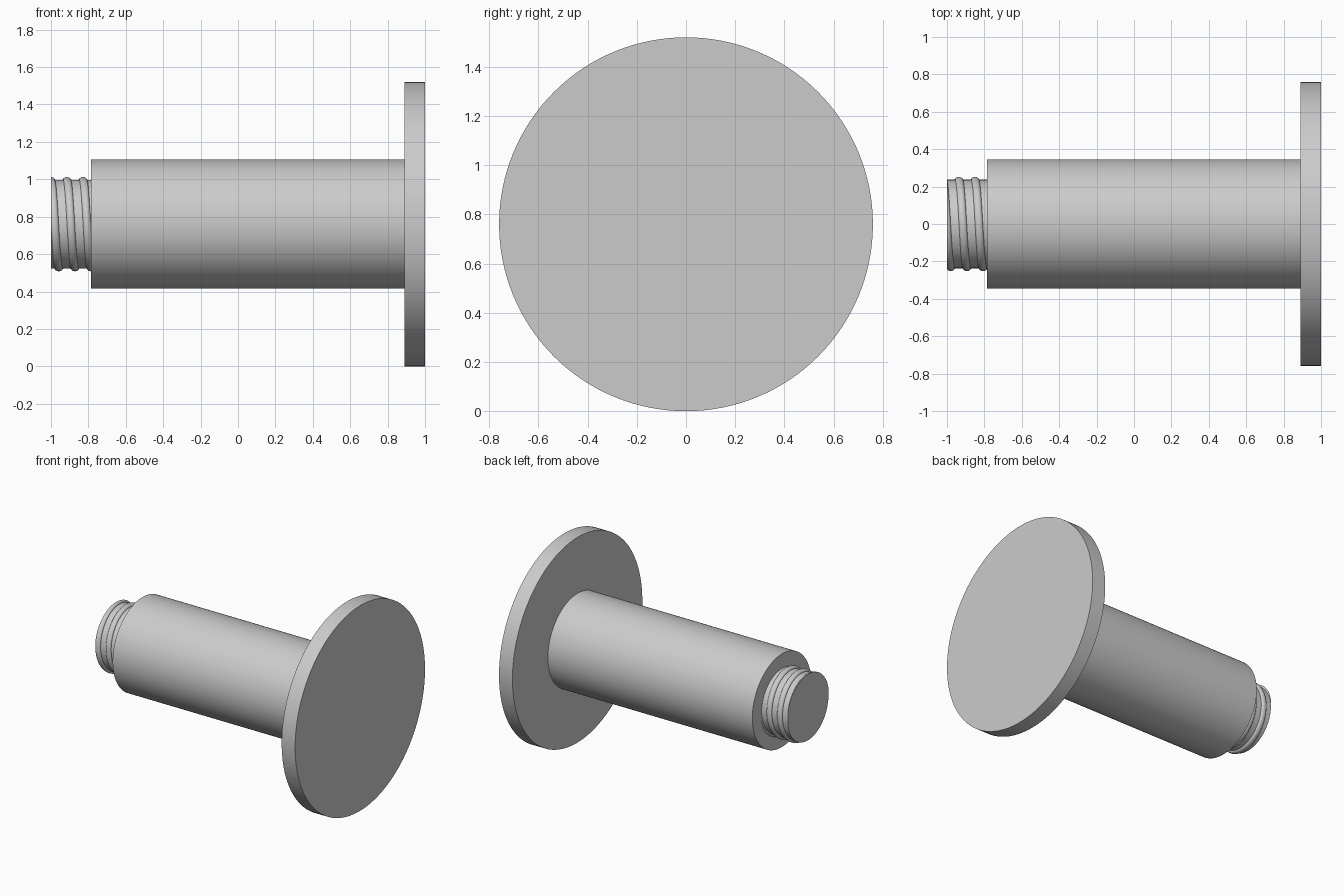
import bpy, bmesh, math
from mathutils import Vector

if "Cube" in bpy.data.objects:
    bpy.data.objects.remove(bpy.data.objects["Cube"], do_unlink=True)

AXIS_Z = 0.76
SHOULDER, END = -0.785, -1.0
STUB_R = 0.237

grey = bpy.data.materials.new("plain grey")
grey.use_nodes = True
colour = (0.6, 0.6, 0.6, 1)
grey.diffuse_color = colour
grey.node_tree.nodes["Principled BSDF"].inputs["Base Color"].default_value = colour


def finish(obj):
    obj.data.materials.append(grey)
    bpy.ops.object.select_all(action="DESELECT")
    obj.select_set(True)
    bpy.context.view_layer.objects.active = obj
    bpy.ops.object.shade_smooth_by_angle(angle=math.radians(35))


def rod(name, radius, x0, x1):
    """Cylinder lying along x."""
    bpy.ops.mesh.primitive_cylinder_add(
        vertices=128, radius=radius, depth=x1 - x0,
        location=((x0 + x1) / 2, 0, AXIS_Z), rotation=(0, math.pi / 2, 0))
    obj = bpy.context.object
    obj.name = name
    finish(obj)


def thread(name, pitch, half_width, height, x_top):
    """Rounded helical ridge around the stub, cut flush with its end."""
    section = [(half_width * math.cos(t), STUB_R + height * math.sin(t))
               for t in (math.pi * i / 10 for i in range(11))]
    section += [(-half_width, STUB_R - 0.01), (half_width, STUB_R - 0.01)]
    steps = 96
    bm = bmesh.new()
    rings = []
    for i in range(int(-2.0 * steps), int(1.4 * steps) + 1):
        turn = i / steps
        a = math.tau * turn
        rings.append([bm.verts.new((x_top - pitch * turn + dx,
                                    r * math.sin(a), AXIS_Z + r * math.cos(a)))
                      for dx, r in section])
    n = len(section)
    for p, q in zip(rings, rings[1:]):
        for k in range(n):
            bm.faces.new((p[k], p[(k + 1) % n], q[(k + 1) % n], q[k]))
    bm.faces.new(rings[0])
    bm.faces.new(rings[-1])
    # Trim both ends of the helix at the end face and inside the shoulder
    for x, normal in ((END, -1), (SHOULDER + 0.01, 1)):
        geom = bm.verts[:] + bm.edges[:] + bm.faces[:]
        bmesh.ops.bisect_plane(bm, geom=geom, plane_co=Vector((x, 0, 0)),
                               plane_no=Vector((normal, 0, 0)), clear_outer=True)
        rim = [e for e in bm.edges if e.is_boundary]
        bmesh.ops.triangle_fill(bm, edges=rim, use_beauty=True)
    bmesh.ops.recalc_face_normals(bm, faces=bm.faces[:])
    mesh = bpy.data.meshes.new(name)
    bm.to_mesh(mesh)
    bm.free()
    obj = bpy.data.objects.new(name, mesh)
    bpy.context.collection.objects.link(obj)
    finish(obj)


rod("head_disc", 0.76, 0.89, 1.0)
rod("shaft", 0.345, SHOULDER, 0.89)
rod("threaded_stub", STUB_R, END, SHOULDER)
thread("thread_ridge", pitch=0.086, half_width=0.021, height=0.015, x_top=-0.915)
